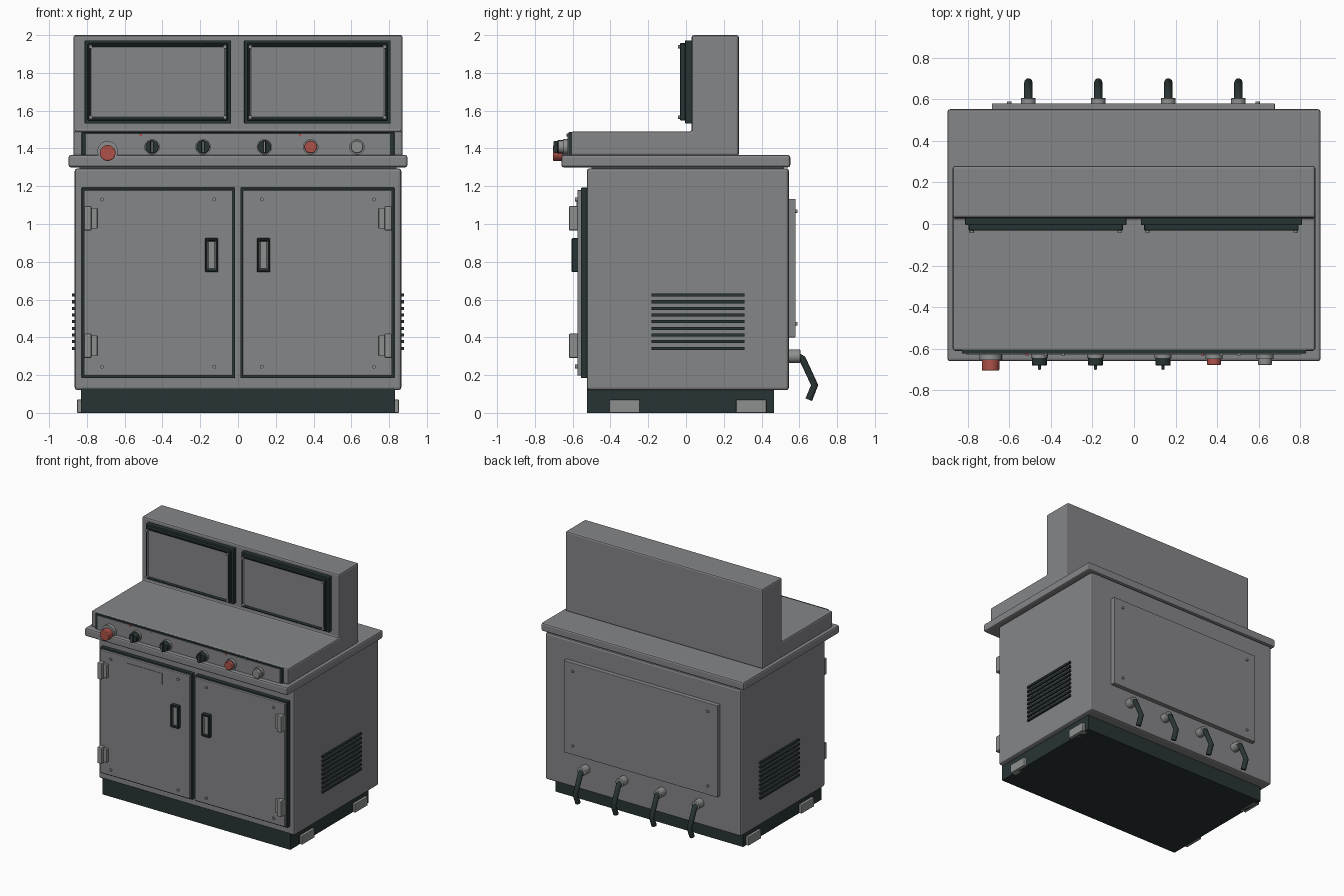
import bpy, bmesh, math
from mathutils import Vector

if "Cube" in bpy.data.objects:
    bpy.data.objects.remove(bpy.data.objects["Cube"])


def material(name, rgb):
    m = bpy.data.materials.new(name)
    m.diffuse_color = (*rgb, 1)
    m.use_nodes = True
    m.node_tree.nodes["Principled BSDF"].inputs["Base Color"].default_value = m.diffuse_color
    return m


GREY = material("cabinet grey", (0.235, 0.238, 0.25))
LIGHT = material("hardware grey", (0.27, 0.275, 0.275))
DARK = material("dark rubber", (0.022, 0.034, 0.034))
RED = material("button red", (0.42, 0.085, 0.065))


def finish(name, bm, mats, bevel=0.0, segments=2):
    bmesh.ops.recalc_face_normals(bm, faces=bm.faces)
    me = bpy.data.meshes.new(name)
    bm.to_mesh(me)
    bm.free()
    for m in mats:
        me.materials.append(m)
    ob = bpy.data.objects.new(name, me)
    bpy.context.collection.objects.link(ob)
    if bevel:
        b = ob.modifiers.new("rounded edges", 'BEVEL')
        b.width, b.segments, b.limit_method = bevel, segments, 'ANGLE'
    return ob


def box_mesh(x, y, z):
    bm = bmesh.new()
    bmesh.ops.create_cube(bm, size=1)
    for v in bm.verts:
        v.co = [(a + b) / 2 + c * (b - a) for (a, b), c in zip((x, y, z), v.co)]
    return bm


def box(name, x, y, z, mat, bevel=0.0):
    return finish(name, box_mesh(x, y, z), [mat], bevel)


def framed_box(name, x, y, z, rim, depth, inner, bevel=0.004):
    # dark box whose front face is sunk inside a rim
    bm = box_mesh(x, y, z)
    bm.normal_update()
    front = min(bm.faces, key=lambda f: f.calc_center_median().y)
    bmesh.ops.inset_region(bm, faces=[front], thickness=rim)
    bmesh.ops.inset_region(bm, faces=[front], thickness=0.003)
    for v in front.verts:
        v.co.y += depth
    front.material_index = 1
    return finish(name, bm, [DARK, inner], bevel, 1)


def rod(name, x, z, y0, y1, r, mat, sides=24, bevel=0.0):
    # cylinder lying along y
    bm = bmesh.new()
    bmesh.ops.create_cone(bm, cap_ends=True, segments=sides, radius1=r, radius2=r, depth=abs(y1 - y0))
    for v in bm.verts:
        v.co = Vector((x + v.co.x, (y0 + y1) / 2 + v.co.z, z + v.co.y))
    ob = finish(name, bm, [mat], bevel, 2)
    smooth(ob)
    return ob


def smooth(ob):
    bpy.ops.object.select_all(action='DESELECT')
    ob.select_set(True)
    bpy.context.view_layer.objects.active = ob
    bpy.ops.object.shade_smooth_by_angle(angle=math.radians(35))


# Plinth, cabinet and counter
box("plinth", (-0.83, 0.83), (-0.525, 0.465), (0, 0.13), DARK)
box("cabinet", (-0.865, 0.865), (-0.525, 0.545), (0.12, 1.295), GREY, 0.015)
box("counter", (-0.897, 0.897), (-0.66, 0.552), (1.3, 1.365), GREY, 0.012)
box("counter_neck", (-0.84, 0.84), (-0.5, 0.52), (1.28, 1.31), GREY)
for s in (-1, 1):
    for y in (-0.405, 0.265):
        box("foot", sorted((s * 0.8, s * 0.852)), (y, y + 0.16), (0, 0.07), LIGHT, 0.004)

# Console desk and screen tower as one L profile
profile = [(-0.61, 1.36), (0.28, 1.36), (0.28, 2), (0.03, 2), (0.03, 1.49), (-0.61, 1.49)]
bm = bmesh.new()
face = bm.faces.new([bm.verts.new((-0.872, y, z)) for y, z in profile])
ext = bmesh.ops.extrude_face_region(bm, geom=[face])["geom"]
bmesh.ops.translate(bm, vec=(1.744, 0, 0), verts=[g for g in ext if isinstance(g, bmesh.types.BMVert)])
finish("console", bm, [GREY], 0.012)

# Screens with stepped bezels and corner screws
for x0, x1 in ((-0.812, -0.037), (0.033, 0.808)):
    box("screen_gasket", (x0, x1), (-0.005, 0.035), (1.532, 1.972), DARK, 0.004)
    framed_box("screen", (x0 + 0.016, x1 - 0.016), (-0.032, 0), (1.547, 1.957), 0.018, 0.008, GREY)
    for x in (x0 + 0.032, x1 - 0.032):
        for z in (1.565, 1.938):
            rod("screen_screw", x, z, -0.043, -0.02, 0.01, LIGHT, 12)

# Control strip
box("strip_gasket", (-0.828, 0.828), (-0.623, -0.6), (1.36, 1.486), DARK, 0.003)
box("control_strip", (-0.805, 0.805), (-0.627, -0.615), (1.36, 1.477), GREY)
rod("stop_collar", -0.69, 1.385, -0.655, -0.62, 0.054, LIGHT)
rod("stop_button", -0.69, 1.376, -0.705, -0.65, 0.042, RED, 24, 0.005)
for x in (-0.455, -0.185, 0.14):
    rod("knob_collar", x, 1.408, -0.645, -0.62, 0.041, LIGHT)
    rod("knob", x, 1.408, -0.68, -0.64, 0.036, DARK, 24, 0.003)
    box("knob_pointer", (x - 0.007, x + 0.007), (-0.7, -0.675), (1.376, 1.44), DARK, 0.002)
    box("knob_mark", (x - 0.003, x + 0.003), (-0.702, -0.69), (1.38, 1.436), LIGHT)
for x, mat in ((0.385, RED), (0.63, LIGHT)):
    rod("button_collar", x, 1.408, -0.65, -0.62, 0.041, LIGHT)
    rod("push_button", x, 1.408, -0.678, -0.645, 0.033, mat, 24, 0.004)
for x, mat in ((-0.515, RED), (-0.425, LIGHT), (-0.34, LIGHT), (0.33, RED), (0.42, LIGHT), (0.505, LIGHT)):
    rod("indicator", x, 1.472, -0.632, -0.615, 0.008, mat, 12)

# Doors, with hinges on the outer side and handles near the middle
for s, x0, x1 in ((-1, -0.828, -0.016), (1, 0.012, 0.828)):
    box("door_gasket", (x0, x1), (-0.556, -0.515), (0.185, 1.192), DARK, 0.003)
    box("door", (x0 + 0.012, x1 - 0.012), (-0.575, -0.55), (0.197, 1.18), GREY, 0.005)
    for x in (s * 0.125, s * 0.72):
        for z in (0.245, 1.13):
            rod("door_screw", x, z, -0.587, -0.57, 0.01, LIGHT, 12)
    hx = -0.14 if s < 0 else 0.135
    framed_box("handle", (hx - 0.035, hx + 0.035), (-0.605, -0.57), (0.745, 0.925), 0.018, 0.012, LIGHT)
    for z in (0.29, 0.965):
        box("hinge_leaf", sorted((s * 0.745, s * 0.79)), (-0.595, -0.57), (z + 0.01, z + 0.12), LIGHT, 0.004)
        box("hinge_barrel", sorted((s * 0.775, s * 0.815)), (-0.62, -0.57), (z, z + 0.13), LIGHT, 0.008)
box("name_plate", (-0.583, -0.265), (-0.579, -0.57), (1.052, 1.137), GREY)

# Side vents
for s in (-1, 1):
    for i in range(9):
        z = 0.342 + i * 0.0352
        box("vent_slat", sorted((s * 0.85, s * 0.88)), (-0.182, 0.31), (z - 0.008, z + 0.008), DARK)

# Rear service panel
box("rear_panel", (-0.683, 0.677), (0.54, 0.58), (0.4, 1.133), GREY, 0.003)
for x in (-0.6, 0.595):
    for z in (0.472, 1.068):
        rod("rear_screw", x, z, 0.57, 0.59, 0.01, LIGHT, 12)

# Rear cable glands with bent cables
for x in (-0.508, -0.172, 0.165, 0.502):
    rod("cable_gland", x, 0.3, 0.54, 0.607, 0.035, LIGHT, 24, 0.004)
    cu = bpy.data.curves.new("cable", 'CURVE')
    cu.dimensions, cu.bevel_depth, cu.bevel_resolution, cu.use_fill_caps = '3D', 0.02, 3, True
    sp = cu.splines.new('POLY')
    path = [(0.59, 0.3), (0.617, 0.285), (0.681, 0.147), (0.65, 0.07)]
    sp.points.add(len(path) - 1)
    for p, (y, z) in zip(sp.points, path):
        p.co = (x, y, z, 1)
    cu.materials.append(DARK)
    bpy.context.collection.objects.link(bpy.data.objects.new("cable", cu))
